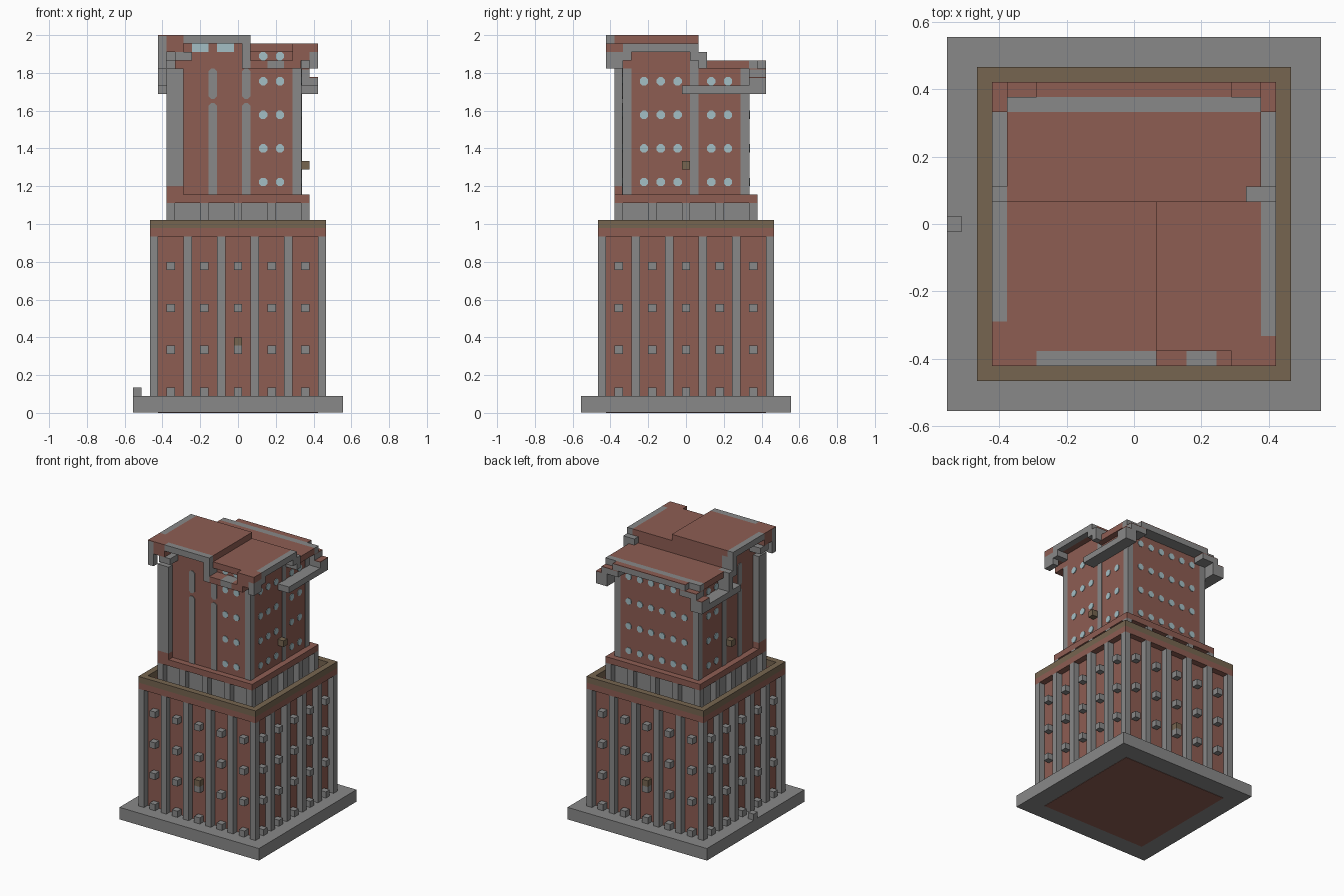
import bpy, bmesh
from mathutils import Matrix, Vector
from math import pi

old = bpy.data.objects.get("Cube")
if old:
    bpy.data.objects.remove(old)

UNIT = 2 / 45          # one block of the building grid


def material(name, rgb):
    m = bpy.data.materials.new(name)
    m.use_nodes = True
    m.diffuse_color = (*rgb, 1)
    m.node_tree.nodes["Principled BSDF"].inputs["Base Color"].default_value = (*rgb, 1)
    return m


GREY = material("stone grey", (0.25, 0.25, 0.25))
RED = material("brick red", (0.27, 0.11, 0.086))
OLIVE = material("olive brown", (0.18, 0.13, 0.08))
GLASS = material("pale glass", (0.37, 0.52, 0.56))


class Part:
    """Collects blocks of one colour into one object."""

    def __init__(self, name, mat):
        self.name, self.mat, self.bm = name, mat, bmesh.new()

    def box(self, x0, x1, y0, y1, z0, z1, side=0):
        turn = Matrix.Rotation(side * pi / 2, 4, 'Z')
        mid = Vector(((x0 + x1) / 2, (y0 + y1) / 2, (z0 + z1) / 2))
        size = Matrix.Diagonal((x1 - x0, y1 - y0, z1 - z0, 1))
        bmesh.ops.create_cube(self.bm, size=1, matrix=turn @ Matrix.Translation(mid) @ size)

    def on_side(self, side, u0, u1, z0, z1, d0, d1):
        """Block on a wall: side 0 front, 1 left, 2 back, 3 right; d is distance from the centre."""
        self.box(u0, u1, -d1, -d0, z0, z1, side)

    def plate(self, side, u0, u1, z0, z1, cut=0.3, d=7.5, thick=0.1):
        """Thin plate with chamfered corners lying on a wall."""
        turn = Matrix.Rotation(side * pi / 2, 4, 'Z')
        pts = [(u0 + cut, z0), (u1 - cut, z0), (u1, z0 + cut), (u1, z1 - cut),
               (u1 - cut, z1), (u0 + cut, z1), (u0, z1 - cut), (u0, z0 + cut)]
        vs = [self.bm.verts.new(turn @ Vector((u, -d - thick, z))) for u, z in pts]
        face = self.bm.faces.new(vs)
        back = bmesh.ops.extrude_face_region(self.bm, geom=[face])["geom"]
        shift = turn @ Vector((0, thick, 0))
        bmesh.ops.translate(self.bm, vec=shift, verts=[g for g in back if isinstance(g, bmesh.types.BMVert)])
        bmesh.ops.recalc_face_normals(self.bm, faces=self.bm.faces[:])

    def done(self):
        bmesh.ops.scale(self.bm, vec=(UNIT,) * 3, verts=self.bm.verts[:])
        mesh = bpy.data.meshes.new(self.name)
        self.bm.to_mesh(mesh)
        self.bm.free()
        mesh.materials.append(self.mat)
        bpy.context.collection.objects.link(bpy.data.objects.new(self.name, mesh))


# Base slab with a small marker block on its edge
base = Part("base_slab", GREY)
base.box(-12.5, 12.5, -12.5, 12.5, 0.05, 2)
base.box(-12.5, -11.5, -0.5, 0.5, 2, 3)
base.done()

# Lower tower: brick core, pilasters, sills, parapet
core = Part("lower_core", RED)
core.box(-9.5, 9.5, -9.5, 9.5, 0, 21)
core.done()

pilasters = Part("lower_pilasters", GREY)
sills = Part("lower_window_blocks", GREY)
fascia = Part("parapet_fascia", RED)
coping = Part("parapet_coping", OLIVE)
stub_columns = Part("drum_columns", GREY)
lanterns = Part("lantern_blocks", OLIVE)
for side in range(4):
    for i in range(5):
        u = -10 + 4 * i
        pilasters.on_side(side, u - 0.5, u + 0.5, 2, 21, 9.5, 10.5)
        for z in (2, 7, 12, 17):
            sills.on_side(side, u + 1.5, u + 2.5, z, z + 1, 9.5, 10.5)
    fascia.on_side(side, -10.5, 9.5, 21, 22, 9.5, 10.5)
    coping.on_side(side, -10.5, 9.5, 22, 23, 9.5, 10.5)
    for u in (-8, -4, 0, 4):
        stub_columns.on_side(side, u - 0.5, u + 0.5, 21, 25, 7.5, 8.5)
    if side % 2:
        lanterns.on_side(side, -0.5, 0.5, 29, 30, 7.5, 8.5)
    else:
        lanterns.on_side(side, -0.5, 0.5, 8, 9, 9.5, 10.5)
for part in (pilasters, sills, fascia, coping, stub_columns, lanterns):
    part.done()

# Setback drum and band under the upper tower
drum = Part("drum_core", GREY)
drum.box(-7.5, 7.5, -7.5, 7.5, 21, 25)
drum.done()
band = Part("drum_band", RED)
band.box(-8.5, 8.5, -8.5, 8.5, 25, 26)
band.box(-8.5, -6.5, -8.5, -6.5, 26, 27)
band.done()

# Upper tower body and the three roof levels
body = Part("upper_body", RED)
body.box(-7.5, 7.5, -7.5, 7.5, 26, 41)
body.box(-7.5, 1.5, -7.5, 1.5, 41, 44)
body.box(1.5, 7.5, -7.5, 1.5, 41, 43)
body.done()
roofs = Part("roof_slabs", RED)
roofs.box(-8.5, 1.5, -8.5, 1.5, 44, 45)
roofs.box(1.5, 8.5, -8.5, 1.5, 43, 44)
roofs.box(-8.5, 8.5, 1.5, 7.5, 41, 42)
roofs.done()

# Corner columns and the heavy front corner pier
corners = Part("corner_columns", GREY)
for side in (0, 1, 2):
    corners.on_side(side, 6.5, 7.55, 26, 41, 6.5, 7.55)
corners.box(-8.5, -6.5, -8.5, -6.5, 27, 41)
corners.done()

# Wall strips and windows
strips = Part("wall_strips", GREY)
windows = Part("round_windows", GLASS)
for side, us in ((0, (-3, 1)), (3, (-1, 3))):
    for u in us:
        strips.plate(side, u - 0.5, u + 0.5, 25.7, 36.9)
        strips.plate(side, u - 0.5, u + 0.5, 37.4, 41)
strips.plate(1, 0.5, 1.5, 25.7, 43, cut=0.01)
columns = {0: (3, 5), 1: (-5, -3, -1, 3, 5), 2: (-5, -3, -1, 1, 3, 5), 3: (-5, -3)}
for side, us in columns.items():
    for u in us:
        for z in (27, 31, 35, 39) + ((42,) if side == 0 else ()):
            windows.plate(side, u - 0.5, u + 0.5, z, z + 1)
for side, sign in ((0, 1), (3, -1)):
    for u in (-4.5, -1.5):
        windows.plate(side, sign * u - 1, sign * u + 1, 43, 44, cut=0.01)
strips.done()
windows.done()

# Stepped cornices
stone = Part("cornice_stone", GREY)
brick = Part("cornice_brick", RED)

# tall block: same arch on the front and the right-hand wall
stone.box(-9.5, -8.5, -9.5, -8.5, 41, 44.9)
brick.box(-9.5, -8.5, -9.5, -8.5, 44.9, 45)
for side, sign in ((0, 1), (3, -1)):
    def trim(part, a, b, z0, z1, d0):
        part.on_side(side, min(sign * a, sign * b), max(sign * a, sign * b), z0, z1, d0, 9.5)
    trim(stone, -6.5, 1.5, 44, 45, 8.5)
    trim(brick, -8.5, -6.5, 44, 45, 8.5)
    trim(brick, -8.5, -6.5, 43, 44, 7.5)
    trim(stone, -7.5, -5.5, 42, 43, 7.5)
    trim(stone, 0.5, 1.5, 41, 44, 7.5)

# middle block: low shelf in front, arch on the left-hand wall
brick.on_side(0, 1.5, 3.5, 41, 42, 7.5, 9.5)
stone.on_side(0, 3.5, 5.5, 41, 42, 7.5, 9.5)
brick.on_side(0, 5.5, 7.5, 41, 42, 7.5, 9.5)
brick.on_side(0, 6.5, 8.5, 42, 43, 7.5, 9.5)
brick.on_side(0, 6.5, 8.5, 43, 44, 8.5, 9.5)
stone.on_side(1, -7.5, 1.5, 43, 44, 8.5, 9.5)
stone.on_side(1, -7.5, -6.5, 42, 43, 7.5, 9.5)
stone.on_side(1, -9.5, -7.5, 41, 43, 8.5, 9.5)
brick.on_side(1, -9.5, -7.5, 43, 44, 8.5, 9.5)
stone.on_side(1, 0.5, 1.5, 42, 43, 7.5, 9.5)
stone.on_side(1, 1.5, 2.5, 41, 43, 7.5, 9.5)

# low block: stepped arch along the back, shelves returning on both sides
stone.on_side(2, -8.5, 8.5, 41, 42, 7.5, 8.5)
stone.on_side(2, -6.5, 6.5, 41, 41.9, 8.5, 9.5)
brick.on_side(2, -6.5, 6.5, 41.9, 42, 8.5, 9.5)
for sign in (-1, 1):
    for a, b, z0, z1 in ((5.5, 7.5, 40, 41), (7.5, 8.5, 39, 41), (8.5, 9.5, 39, 40)):
        u0, u1 = sorted((sign * a, sign * b))
        stone.on_side(2, u0, u1, z0, z1 - 0.1, 7.5, 9.5)
        brick.on_side(2, u0, u1, z1 - 0.1, z1, 7.5, 9.5)
stone.on_side(1, -0.5, 9.5, 38, 39, 7.5, 9.5)
stone.on_side(3, -9.5, 0.5, 38, 39, 7.5, 9.5)
stone.on_side(3, -2.5, -1.5, 39, 42, 7.5, 9.5)
stone.done()
brick.done()
